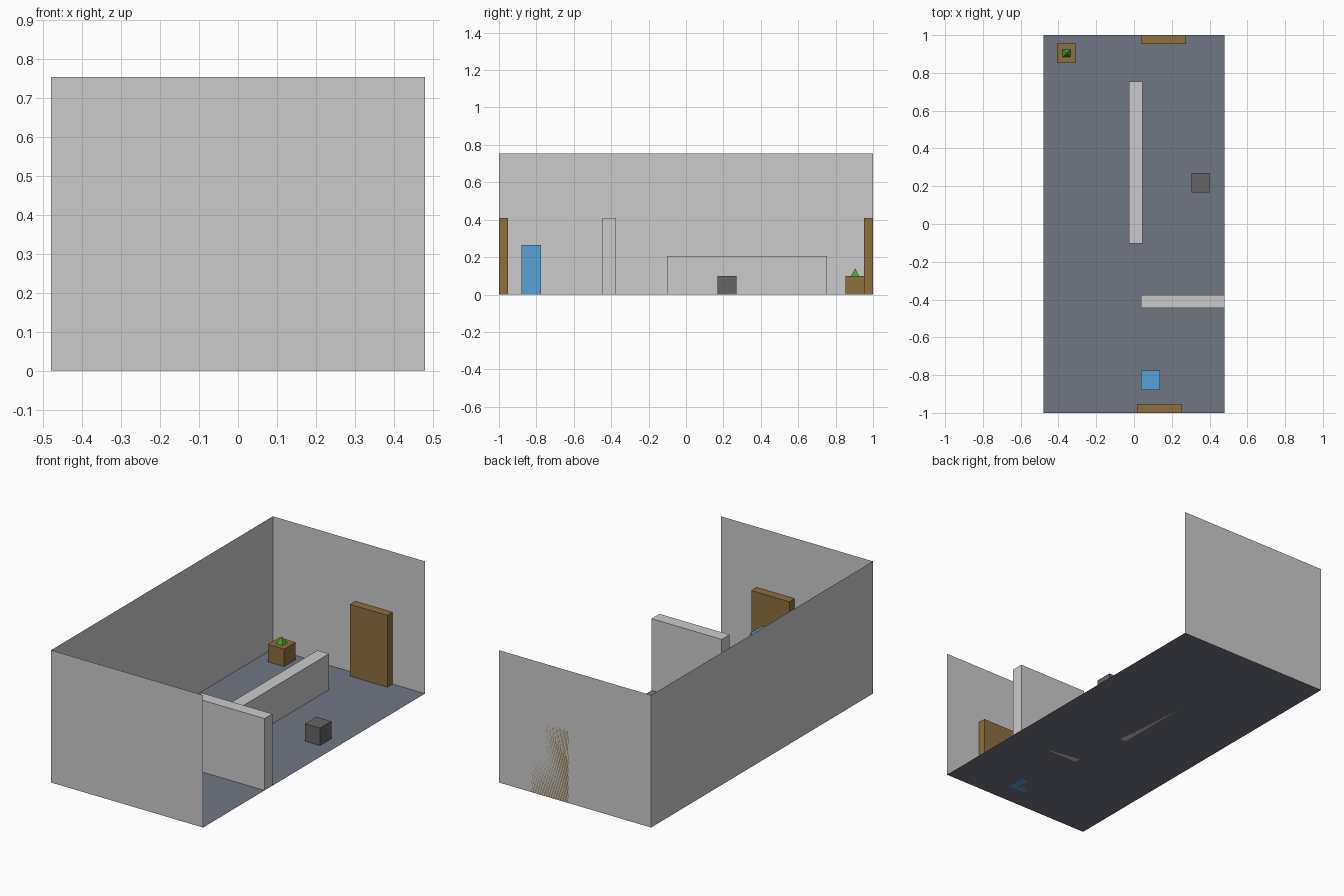
import bpy, bmesh

if "Cube" in bpy.data.objects:
    bpy.data.objects.remove(bpy.data.objects["Cube"])

W, L, H = 0.48, 1.0, 0.755   # half width, half length, wall height


def material(name, rgb):
    m = bpy.data.materials.new(name)
    m.diffuse_color = (*rgb, 1)
    m.use_nodes = True
    m.node_tree.nodes["Principled BSDF"].inputs["Base Color"].default_value = m.diffuse_color
    return m


def add_object(name, bm, mat=None):
    me = bpy.data.meshes.new(name)
    bm.to_mesh(me)
    bm.free()
    if mat:
        me.materials.append(mat)
    ob = bpy.data.objects.new(name, me)
    bpy.context.collection.objects.link(ob)
    return ob


def panel(name, corners, mat=None):
    bm = bmesh.new()
    bm.faces.new([bm.verts.new(c) for c in corners])
    return add_object(name, bm, mat)


def box(name, x, y, height, mat=None):
    """Box standing on the floor, given its x and y ranges."""
    bm = bmesh.new()
    bmesh.ops.create_cube(bm, size=1)
    for v in bm.verts:
        v.co = (x[v.co.x > 0], y[v.co.y > 0], height if v.co.z > 0 else 0)
    return add_object(name, bm, mat)


wood = material("wood", (0.27, 0.16, 0.05))
slate = material("slate", (0.16, 0.18, 0.23))
blue = material("blue", (0.10, 0.36, 0.68))
dark = material("dark_grey", (0.13, 0.13, 0.13))
green = material("green", (0.05, 0.42, 0.02))

# Room shell: floor and three thin walls, open on the right
panel("floor", [(-W, -L, 0), (W, -L, 0), (W, L, 0), (-W, L, 0)], slate)
panel("left_wall", [(-W, -L, 0), (-W, L, 0), (-W, L, H), (-W, -L, H)])
panel("back_wall", [(-W, L, 0), (W, L, 0), (W, L, H), (-W, L, H)])
panel("front_wall", [(W, -L, 0), (-W, -L, 0), (-W, -L, H), (W, -L, H)])

# Doors
box("back_door", (0.04, 0.275), (0.953, L), 0.41, wood)
box("front_door", (0.015, 0.255), (-L, -0.953), 0.41, wood)

# Partitions
box("tall_partition", (0.037, W), (-0.446, -0.375), 0.41)
box("low_partition", (-0.027, 0.046), (-0.102, 0.755), 0.205)

# Loose objects
box("blue_cabinet", (0.037, 0.138), (-0.88, -0.775), 0.265, blue)
box("dark_crate", (0.305, 0.40), (0.168, 0.27), 0.1, dark)
box("planter", (-0.408, -0.306), (0.853, 0.956), 0.1, wood)

# Plant: small square pyramid on the planter
bm = bmesh.new()
s = 0.021
base = [bm.verts.new((x * s, y * s, 0)) for x, y in ((-1, -1), (1, -1), (1, 1), (-1, 1))]
tip = bm.verts.new((0, 0, 0.04))
bm.faces.new(base[::-1])
for i in range(4):
    bm.faces.new((base[i], base[(i + 1) % 4], tip))
plant = add_object("plant", bm, green)
plant.location = (-0.357, 0.904, 0.1)
